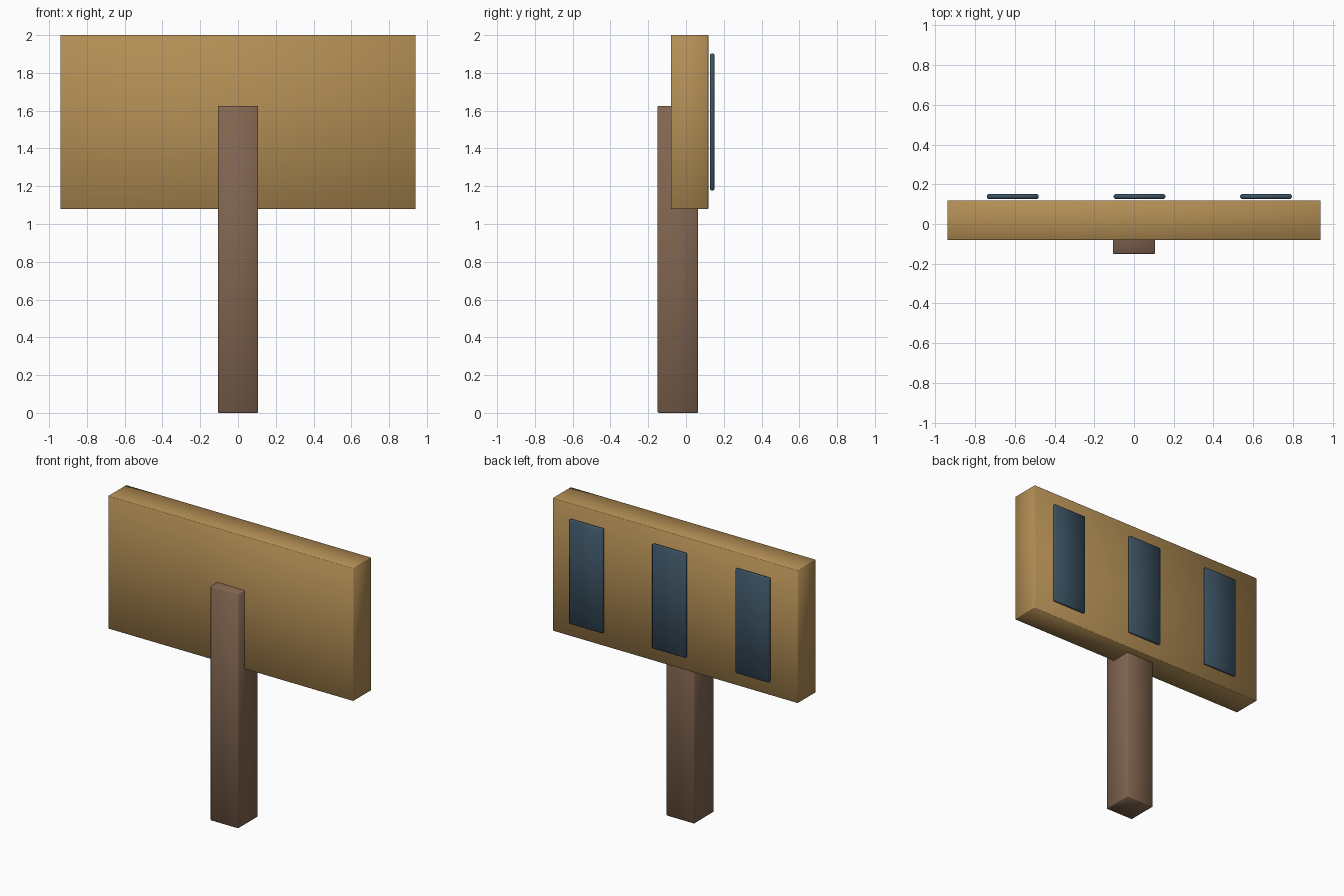
import bpy
from mathutils import Vector

if "Cube" in bpy.data.objects:
    bpy.data.objects.remove(bpy.data.objects["Cube"])


def material(name, color):
    m = bpy.data.materials.new(name)
    m.diffuse_color = (*color, 1)
    m.use_nodes = True
    m.node_tree.nodes["Principled BSDF"].inputs["Base Color"].default_value = m.diffuse_color
    return m


def box(name, lo, hi, mat, bevel):
    lo, hi = Vector(lo), Vector(hi)
    bpy.ops.mesh.primitive_cube_add(size=1, location=(lo + hi) / 2)
    ob = bpy.context.object
    ob.name = name
    ob.scale = hi - lo
    bpy.ops.object.transform_apply(location=False, rotation=False, scale=True)
    ob.data.materials.append(mat)
    mod = ob.modifiers.new("soft_edges", 'BEVEL')
    mod.width = bevel
    mod.segments = 1
    bpy.ops.object.shade_smooth()
    return ob


board_wood = material("board_wood", (0.45, 0.27, 0.09))
post_wood = material("post_wood", (0.22, 0.13, 0.08))
panel_blue = material("panel_blue", (0.045, 0.085, 0.125))

# Sign board
box("sign_board", (-0.94, -0.08, 1.08), (0.94, 0.118, 2.0), board_wood, 0.002)

# Post, let into the front of the board
box("post", (-0.107, -0.15, 0), (0.107, 0.063, 1.625), post_wood, 0.004)

# Three thin panels just behind the board
for i, x in enumerate((-0.61, 0.028, 0.665)):
    box(f"panel_{i + 1}", (x - 0.13, 0.127, 1.178), (x + 0.13, 0.15, 1.902),
        panel_blue, 0.006)
